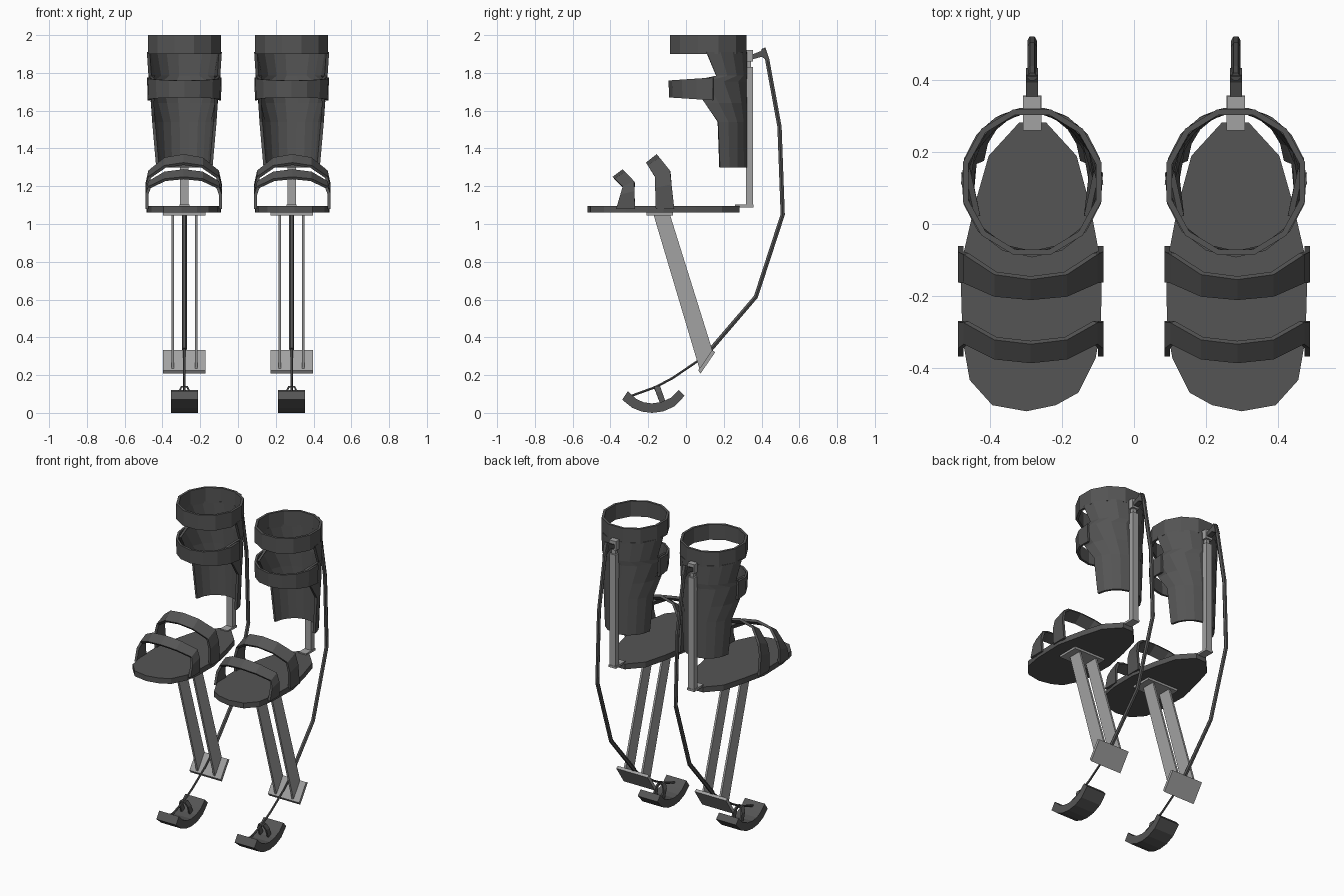
import bpy, bmesh
from math import sin, cos, asin, radians, degrees, pi
from mathutils import Vector

if "Cube" in bpy.data.objects:
    bpy.data.objects.remove(bpy.data.objects["Cube"])

CX = 0.284  # centre line of the +x stilt; everything is mirrored to -x


def material(name, g):
    m = bpy.data.materials.new(name)
    m.diffuse_color = (g, g, g, 1)
    m.use_nodes = True
    m.node_tree.nodes["Principled BSDF"].inputs["Base Color"].default_value = m.diffuse_color
    return m


DARK, METAL = material("dark_grey", 0.09), material("light_grey", 0.36)


def finish(name, bm, mat, thick=0, fix=True):
    bmesh.ops.remove_doubles(bm, verts=bm.verts, dist=1e-5)
    if fix:
        bmesh.ops.recalc_face_normals(bm, faces=bm.faces)
    me = bpy.data.meshes.new(name)
    bm.to_mesh(me)
    bm.free()
    me.materials.append(mat)
    ob = bpy.data.objects.new(name, me)
    bpy.context.collection.objects.link(ob)
    if thick:
        s = ob.modifiers.new("thickness", 'SOLIDIFY')
        s.thickness, s.offset = thick, -1
    mi = ob.modifiers.new("other_side", 'MIRROR')
    mi.use_mirror_merge = False
    return ob


def prism(name, pts, shift, mat):
    """Extrude a closed outline of 3D points along a vector."""
    bm = bmesh.new()
    f = bm.faces.new([bm.verts.new(p) for p in pts])
    r = bmesh.ops.extrude_face_region(bm, geom=[f])
    for v in r["geom"]:
        if isinstance(v, bmesh.types.BMVert):
            v.co += Vector(shift)
    return finish(name, bm, mat)


def side_prism(name, yz, x, w, mat):
    return prism(name, [(x - w / 2, y, z) for y, z in yz], (w, 0, 0), mat)


def box(name, x, w, y0, y1, z0, z1, mat):
    return side_prism(name, [(y0, z0), (y1, z0), (y1, z1), (y0, z1)], x, w, mat)


def skin(name, rows, thick, mat):
    """Join rows of points into a sheet, thickened inward."""
    bm = bmesh.new()
    vs = [[bm.verts.new(p) for p in r] for r in rows]
    for a, b in zip(vs, vs[1:]):
        for j in range(len(a) - 1):
            bm.faces.new((a[j], a[j + 1], b[j + 1], b[j]))
    return finish(name, bm, mat, thick, False)


def tube(name, path, radii, x, mat, n=6):
    """Sweep an n-gon along a side-view (y, z) path."""
    bm = bmesh.new()
    P = [Vector(p) for p in path]
    rings = []
    for i, p in enumerate(P):
        t = (P[min(i + 1, len(P) - 1)] - P[max(i - 1, 0)]).normalized()
        ring = []
        for k in range(n):
            a = 2 * pi * (k + 0.5) / n
            c, s = radii[i] * cos(a), radii[i] * sin(a)
            ring.append(bm.verts.new((x + s, p.x - t.y * c, p.y + t.x * c)))
        rings.append(ring)
    for a, b in zip(rings, rings[1:]):
        for k in range(n):
            bm.faces.new((a[k], a[(k + 1) % n], b[(k + 1) % n], b[k]))
    bm.faces.new(rings[0])
    bm.faces.new(rings[-1])
    return finish(name, bm, mat)


# Foot plate
outline = [(.30, -.522), (.395, -.505), (.458, -.435), (.478, -.32), (.484, -.12),
           (.445, .05), (.405, .19), (.32, .283), (.245, .283), (.16, .19),
           (.122, .05), (.09, -.12), (.092, -.29), (.107, -.374), (.155, -.47), (.218, -.505)]
prism("foot_plate", [(x, y, 1.06) for x, y in outline], (0, 0, .035), DARK)


# Foot straps: arches leaning forward
def foot_strap(name, back, front):
    arch = [(1, 0), (1, .45), (.92, .7), (.5, .94), (0, 1)]
    arch += [(-a, t) for a, t in arch[-2::-1]]
    rows = []
    for (y0, y1, y2, top) in (back, front):
        row = []
        for a, t in arch:
            y = y0 + (y1 - y0) * t / .7 if t < .7 else y1 + (y2 - y1) * (t - .7) / .3
            row.append((.288 + .203 * a, y, 1.08 + (top - 1.08) * t))
        rows.append(row)
    skin(name, rows, .016, DARK)


foot_strap("instep_strap", (-.062, -.085, -.155, 1.37), (-.16, -.165, -.212, 1.325))
foot_strap("toe_strap", (-.27, -.275, -.335, 1.29), (-.37, -.335, -.388, 1.25))


# Calf shell and straps
def arc(z, r, start, n, back=.322):
    """Row around the calf; start is the front edge angle in degrees."""
    pts = []
    for k in range(n + 1):
        a = radians(start + (180 - 2 * start) * k / n)
        pts.append((CX + .965 * r * cos(a), back - r * .98 + r * sin(a), z))
    return pts


def shell_row(z, r, y_front):
    s = (y_front - .322 + .98 * r) / r
    return arc(z, r, degrees(asin(max(-1, min(1, s)))), 9)


skin("calf_shell", [shell_row(*r) for r in (
    (1.30, .155, .18), (1.54, .178, .17), (1.64, .187, .10), (1.755, .198, .02),
    (1.785, .200, .16), (1.91, .206, .11))], .016, DARK)
ring = [[(x, y, z) for x, y, _ in [
    (CX + .2 * cos(radians(15 + 30 * k)), .117 + .21 * sin(radians(15 + 30 * k)), 0)
    for k in range(13)]] for z in (1.9, 2.0)]
skin("knee_ring", ring, .016, DARK)
strap = []
for z0, z1, r in ((1.67, 1.655, .204), (1.76, 1.775, .208)):
    row = []
    for k in range(9):
        a = radians(172 + 196 * k / 8)
        y = .115 + r * sin(a)
        row.append((CX + .96 * r * cos(a), y, z0 + (z1 - z0) * (y + .09) / .23))
    strap.append(row)
skin("calf_strap", strap, .014, DARK)

# Back post with foot and top cap
box("back_post", CX, .044, .318, .355, 1.1, 1.83, METAL)
box("post_foot", CX, .052, .26, .358, 1.088, 1.102, METAL)
box("post_cap", CX, .05, .32, .356, 1.86, 1.92, METAL)
box("post_core", CX, .026, .322, .345, 1.82, 1.87, METAL)

# Leg bars and their end plates
box("leg_top_plate", CX, .226, -.21, -.07, 1.046, 1.06, METAL)
for side, x in (("inner", .222), ("outer", .346)):
    side_prism(side + "_leg_bar", [(-.172, 1.05), (-.085, 1.05), (.14, .33), (.075, .22)],
               x, .013, METAL)
side_prism("leg_bottom_plate", [(.077, .208), (.155, .322), (.138, .332), (.065, .225)],
           CX, .226, METAL)

# Long spring rod and its hook
tube("spring_rod", [(.41, 1.93), (.43, 1.87), (.495, 1.515), (.512, 1.05), (.37, .615), (.13, .335)],
     [.013] * 6, CX, DARK)
tube("foot_rod", [(.14, .345), (.07, .28), (-.07, .185), (-.16, .137), (-.29, .09)],
     [.007] * 5, CX, DARK)
side_prism("rod_hook", [(.345, 1.87), (.40, 1.885), (.435, 1.865), (.415, 1.935), (.395, 1.915), (.345, 1.895)],
           CX, .034, DARK)

# Curved ground shoe with a small loop over the rod
side_prism("ground_shoe", [
    (-.338, .07), (-.285, .027), (-.235, .007), (-.18, 0), (-.12, .008), (-.06, .035), (-.008, .09),
    (-.038, .122), (-.08, .08), (-.13, .058), (-.18, .05), (-.225, .056), (-.265, .075), (-.308, .115)],
    CX, .143, DARK)
half = [(.034, .05), (.034, .11), (.018, .142)]
loop = half + [(-x, z) for x, z in half[::-1]]
skin("shoe_loop", [[(CX + x, y - (z - .05) * .35, z) for x, z in loop] for y in (-.105, -.138)],
     .01, DARK)
